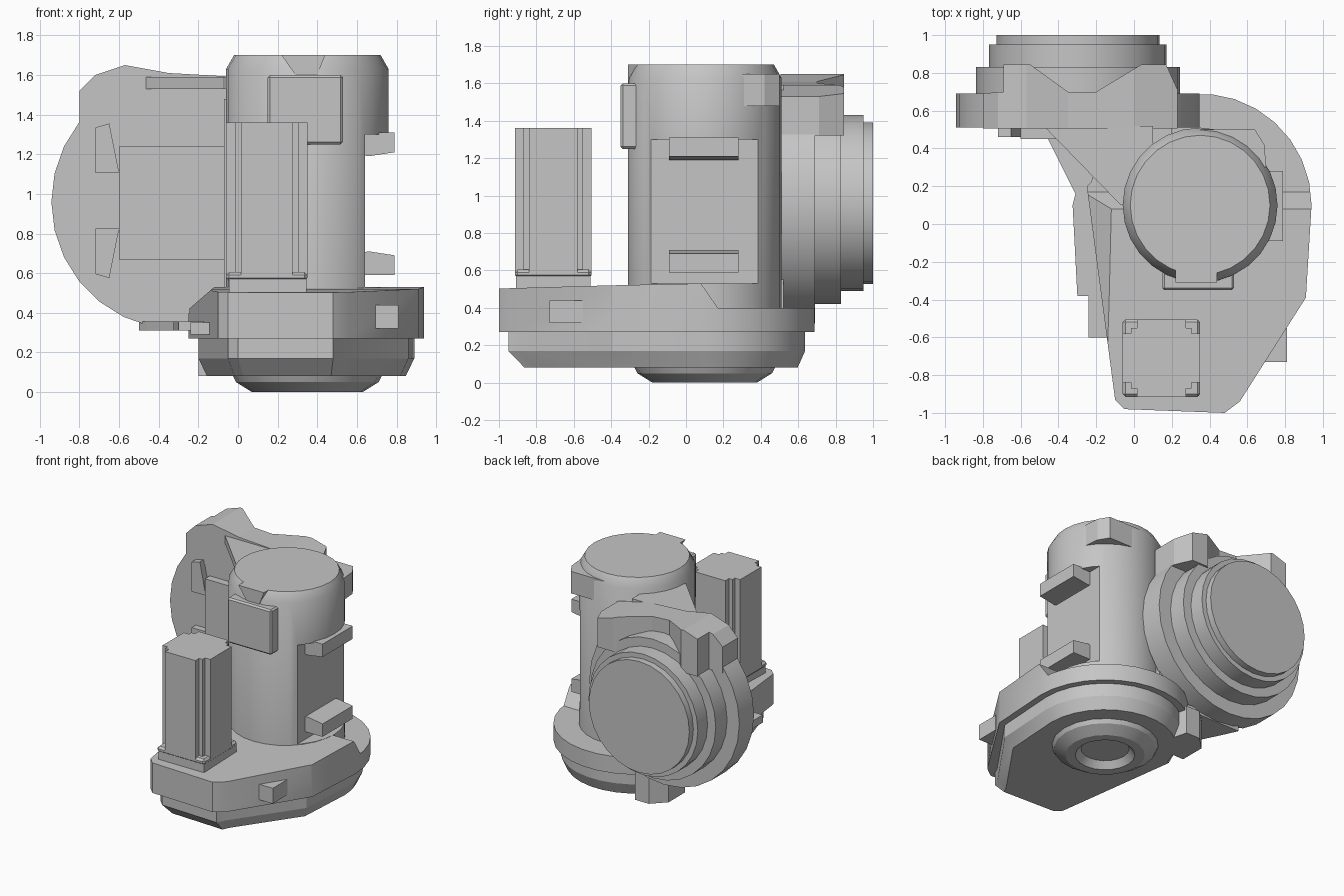
import bpy, bmesh, math
from mathutils import Matrix, Vector

if "Cube" in bpy.data.objects:
    bpy.data.objects.remove(bpy.data.objects["Cube"])

grey = bpy.data.materials.new("plain grey")
grey.use_nodes = True
grey.diffuse_color = (0.56, 0.56, 0.56, 1)
grey.node_tree.nodes["Principled BSDF"].inputs["Base Color"].default_value = grey.diffuse_color


def finish(name, bm):
    bmesh.ops.recalc_face_normals(bm, faces=bm.faces)
    mesh = bpy.data.meshes.new(name)
    bm.to_mesh(mesh)
    bm.free()
    mesh.materials.append(grey)
    ob = bpy.data.objects.new(name, mesh)
    bpy.context.collection.objects.link(ob)
    return ob


def prism(name, outline, lo, hi, axis="z", taper=1.0):
    """Extrude an outline along an axis; taper scales the far end."""
    place = {"z": lambda a, b, h: (a, b, h),
             "y": lambda a, b, h: (a, h, b),
             "x": lambda a, b, h: (h, a, b)}[axis]
    ca = sum(p[0] for p in outline) / len(outline)
    cb = sum(p[1] for p in outline) / len(outline)
    bm = bmesh.new()
    near = [bm.verts.new(place(a, b, lo)) for a, b in outline]
    far = [bm.verts.new(place(ca + (a - ca) * taper, cb + (b - cb) * taper, hi))
           for a, b in outline]
    bm.faces.new(near)
    bm.faces.new(far)
    for i in range(len(outline)):
        j = (i + 1) % len(outline)
        bm.faces.new((near[i], near[j], far[j], far[i]))
    return finish(name, bm)


def box(name, x, y, z, bevel=0.0):
    ob = prism(name, [(x[0], y[0]), (x[1], y[0]), (x[1], y[1]), (x[0], y[1])], *z)
    if bevel:
        mod = ob.modifiers.new("bevel", "BEVEL")
        mod.width = bevel
        mod.segments = 1
    return ob


def lathe(name, profile, centre, turn=Matrix.Identity(4), sides=28):
    """Revolve (radius, height) pairs about z, then turn and move."""
    bm = bmesh.new()
    verts = [bm.verts.new((r, 0, h)) for r, h in profile]
    edges = [bm.edges.new(pair) for pair in zip(verts, verts[1:])]
    bmesh.ops.spin(bm, geom=verts + edges, cent=(0, 0, 0), axis=(0, 0, 1),
                   angle=math.tau, steps=sides)
    bmesh.ops.remove_doubles(bm, verts=bm.verts, dist=1e-4)
    bmesh.ops.transform(bm, matrix=Matrix.Translation(centre) @ turn, verts=bm.verts)
    return finish(name, bm)


def combine(ob, cutter, operation):
    mod = ob.modifiers.new("cut", "BOOLEAN")
    mod.operation = operation
    mod.solver = "EXACT"
    mod.object = cutter
    bpy.context.view_layer.objects.active = ob
    bpy.ops.object.modifier_apply(modifier=mod.name)
    bpy.data.objects.remove(cutter)
    return ob


def smooth(ob, angle=30):
    bpy.ops.object.select_all(action="DESELECT")
    ob.select_set(True)
    bpy.context.view_layer.objects.active = ob
    bpy.ops.object.shade_smooth_by_angle(angle=math.radians(angle))


CX, CY = 0.35, 0.1      # column axis


def base_outline(inset):
    r = 0.59 - inset
    arc = [(CX + r * math.cos(math.radians(a)), CY + r * math.sin(math.radians(a)))
           for a in range(0, 169, 12)]
    front = [(-0.25 + inset, 0.2), (-0.1 + inset, -0.93 + inset),
             (-0.05 + inset, -0.98 + inset), (0.48, -1 + inset),
             (0.56 - inset, -0.94 + inset), (0.91 - inset, -0.39)]
    return arc + front


# Base casting: upper housing with a stepped back and one chamfered side
housing = prism("base_housing", base_outline(0), 0.2, 0.6)
step = prism("step", [(-1.1, 0.27), (-1.1, 0.5), (-0.4, 0.52), (0.08, 0.53),
                      (0.17, 0.4), (0.8, 0.4), (0.8, 0.27)], -0.6, 1.2, "x")
combine(housing, step, "INTERSECT")
side = prism("side", [(-0.4, 0.26), (-0.4, 0.25), (-0.27, 0.4), (-0.12, 0.53),
                      (-0.12, 0.7), (-0.4, 0.7)], -1.1, 0.8, "y")
smooth(combine(housing, side, "DIFFERENCE"))

# Chamfered lower pan with a lug at the back
smooth(prism("base_pan", base_outline(0.05), 0.17, 0.275))
smooth(prism("base_pan_chamfer", base_outline(0.05), 0.17, 0.08, taper=0.92))
prism("base_back_lug", [(-0.2, 0.3), (-0.2, 0.5), (-0.1, 0.6), (0.02, 0.6), (0.1, 0.3)],
      0.08, 0.3)

# Hollow foot ring under the column
smooth(lathe("foot_ring", [(0.38, 0.09), (0.36, 0.05), (0.28, 0), (0.21, 0),
                           (0.17, 0.05), (0, 0.05)], (CX, CY, 0), sides=20))

# Connectors around the base, and a thin gusset reaching the drum
prism("base_gusset", [(-0.5, 0.55), (-0.46, 0.46), (-0.31, 0.16), (-0.325, 0.1),
                      (-0.3, -0.38), (-0.1, -0.38), (0, 0.55)], 0.31, 0.355)
box("base_left_plug", (-0.24, -0.08), (-0.6, -0.36), (0.29, 0.35))
box("base_right_connector", (0.6, 0.81), (-0.73, -0.55), (0.32, 0.44))

# Upright column with a flat milled into one side
column = lathe("column", [(0, 0.3), (0.41, 0.3), (0.41, 1.63), (0.37, 1.7), (0, 1.7)],
               (CX, CY, 0))
flat = prism("flat", [(-0.5, 0.53), (-0.5, 1.3), (0.7, 1.3), (0.7, 0.53)], 0.64, 1, "x")
smooth(combine(column, flat, "DIFFERENCE"))

# Brackets above and below the flat, mirrored about its middle
for name, sign in (("upper_bracket", 1), ("lower_bracket", -1)):
    profile = [(0.6, 0.36), (0.79, 0.36), (0.79, 0.26), (0.66, 0.24), (0.6, 0.25)]
    prism(name, [(x, 0.95 + sign * z) for x, z in profile], -0.09, 0.28, "y")

# Terminal box on the front, lug on the back of the column
box("terminal_box", (0.15, 0.53), (-0.35, -0.1), (1.25, 1.6), 0.012)
prism("terminal_box_neck", [(0.29, 1.6), (0.22, 1.7), (0.44, 1.7), (0.4, 1.6)],
      -0.31, -0.1, "y")
prism("column_lug", [(0.35, 0.3), (0.35, 0.5), (0.64, 0.5), (0.69, 0.42), (0.7, 0.3)],
      1.48, 1.65)

# Motor with notched corners on a mounting plate
MX, MY, H, N = 0.145, -0.71, 0.205, 0.045
quarter = [(H, H - 0.075), (H - N, H - 0.075), (H - N, H - N), (H - 0.075, H - N),
           (H - 0.075, H)]
outline = []
for k in range(4):
    turn = Matrix.Rotation(k * math.pi / 2, 2)
    outline += [tuple(turn @ Vector(p) + Vector((MX, MY))) for p in quarter]
prism("motor_body", outline, 0.58, 1.36)
box("motor_plate", (MX - H, MX + H), (MY - H, MY + H), (0.56, 0.605), 0.015)
box("motor_seat", (MX - 0.19, MX + 0.2), (MY - 0.2, MY + 0.2), (0.48, 0.57))

# Stepped joint drum facing backwards
facing_back = Matrix.Rotation(-math.pi / 2, 4, "X")
smooth(lathe("joint_drum", [(0, 0.51), (0.645, 0.51), (0.645, 0.69), (0.54, 0.69),
                            (0.54, 0.83), (0.47, 0.83), (0.47, 0.95), (0.432, 0.95),
                            (0.432, 1), (0, 1)], (-0.297, 0, 0.96), facing_back))

# Shoulder over the drum, with a V notch between its two ears
shoulder = prism("drum_shoulder", [(-0.8, 1.32), (-0.8, 1.52), (-0.72, 1.6), (-0.57, 1.65),
                                   (-0.35, 1.61), (0, 1.59), (0.23, 1.53), (0.23, 1.32)],
                 0.4, 0.9, "y")
notch = prism("notch", [(-0.82, 0.505), (-0.82, 0.69), (-0.69, 0.7), (-0.69, 0.845),
                        (-0.55, 0.845), (-0.35, 0.7), (-0.2, 0.7), (0.04, 0.845),
                        (0.17, 0.845), (0.24, 0.69), (0.24, 0.505)], 1.2, 1.8)
combine(shoulder, notch, "INTERSECT")

# Visor bridging the shoulder and the column
prism("shoulder_visor", [(-0.48, 0.52), (-0.46, 0.5), (-0.07, 0.1), (0.1, 0.1),
                         (0.1, 0.52)], 1.53, 1.59)

# Neck joining the column to the drum
box("neck", (-0.6, 0.2), (0.45, 0.55), (0.67, 1.24))
box("neck_web", (-0.07, 0.2), (0.3, 0.52), (0.4, 1.48))

# Small ears on the front face of the drum
for name, sign in (("drum_upper_ear", 1), ("drum_lower_ear", -1)):
    profile = [(-0.72, 0.37), (-0.65, 0.39), (-0.6, 0.14), (-0.72, 0.14)]
    prism(name, [(x, 0.965 + sign * z) for x, z in profile], 0.46, 0.55, "y")
